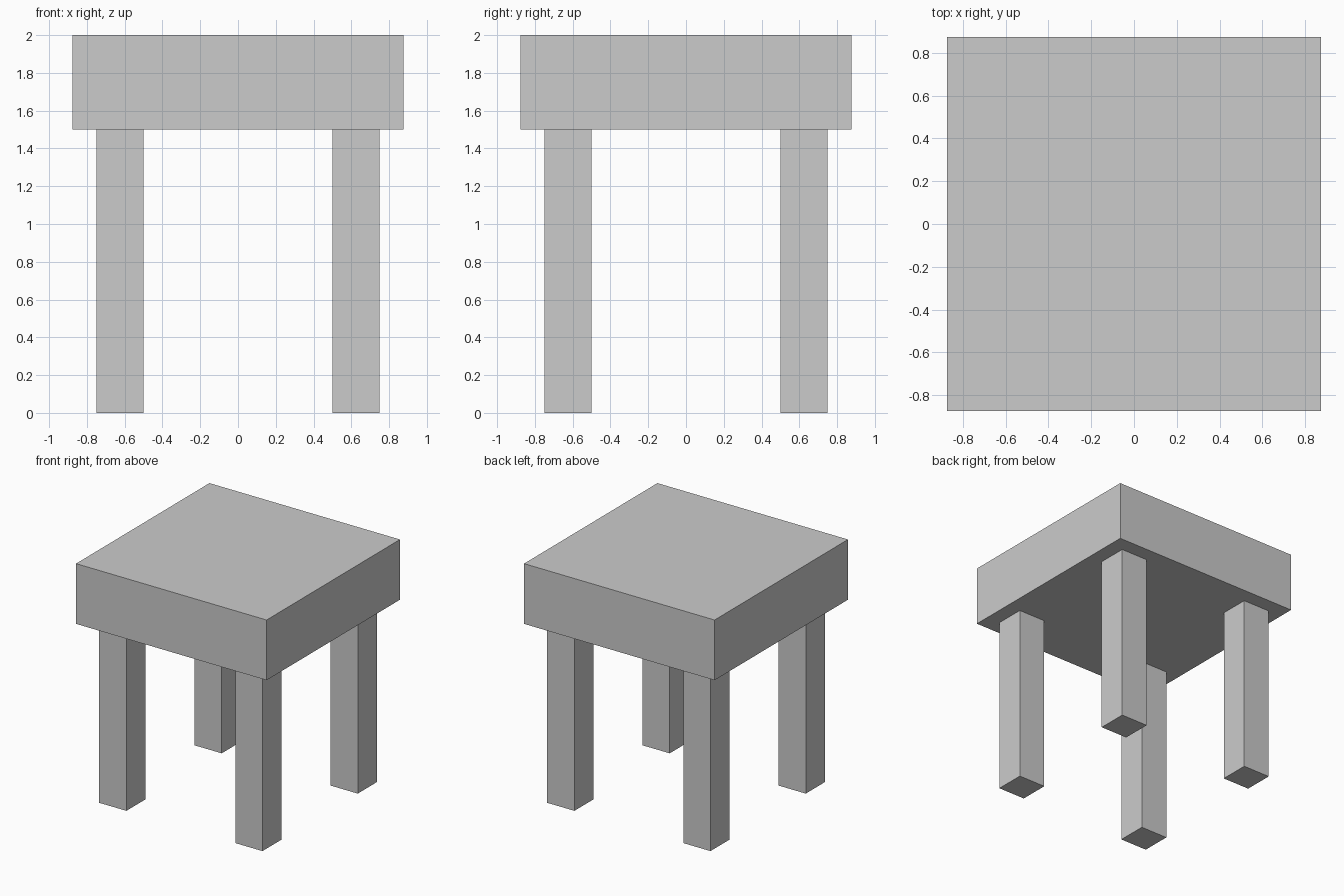
import bpy

if "Cube" in bpy.data.objects:
    bpy.data.objects.remove(bpy.data.objects["Cube"])


def box(name, lo, hi):
    """Axis-aligned box between two opposite corners."""
    centre = [(a + b) / 2 for a, b in zip(lo, hi)]
    bpy.ops.mesh.primitive_cube_add(size=1, location=centre)
    obj = bpy.context.object
    obj.name = name
    obj.scale = [b - a for a, b in zip(lo, hi)]
    bpy.ops.object.transform_apply(location=False, rotation=False, scale=True)
    return obj


HALF_TOP = 0.875
LEG_HEIGHT = 1.5
LEG_CENTRE = 0.625
LEG_HALF = 0.125

# Thick square seat
box("seat", (-HALF_TOP, -HALF_TOP, LEG_HEIGHT), (HALF_TOP, HALF_TOP, 2.0))

# Four square legs, inset from the seat edge
for y_name, sy in (("front", -1), ("back", 1)):
    for x_name, sx in (("left", -1), ("right", 1)):
        x, y = sx * LEG_CENTRE, sy * LEG_CENTRE
        box(f"{y_name}_{x_name}_leg",
            (x - LEG_HALF, y - LEG_HALF, 0.0),
            (x + LEG_HALF, y + LEG_HALF, LEG_HEIGHT))
